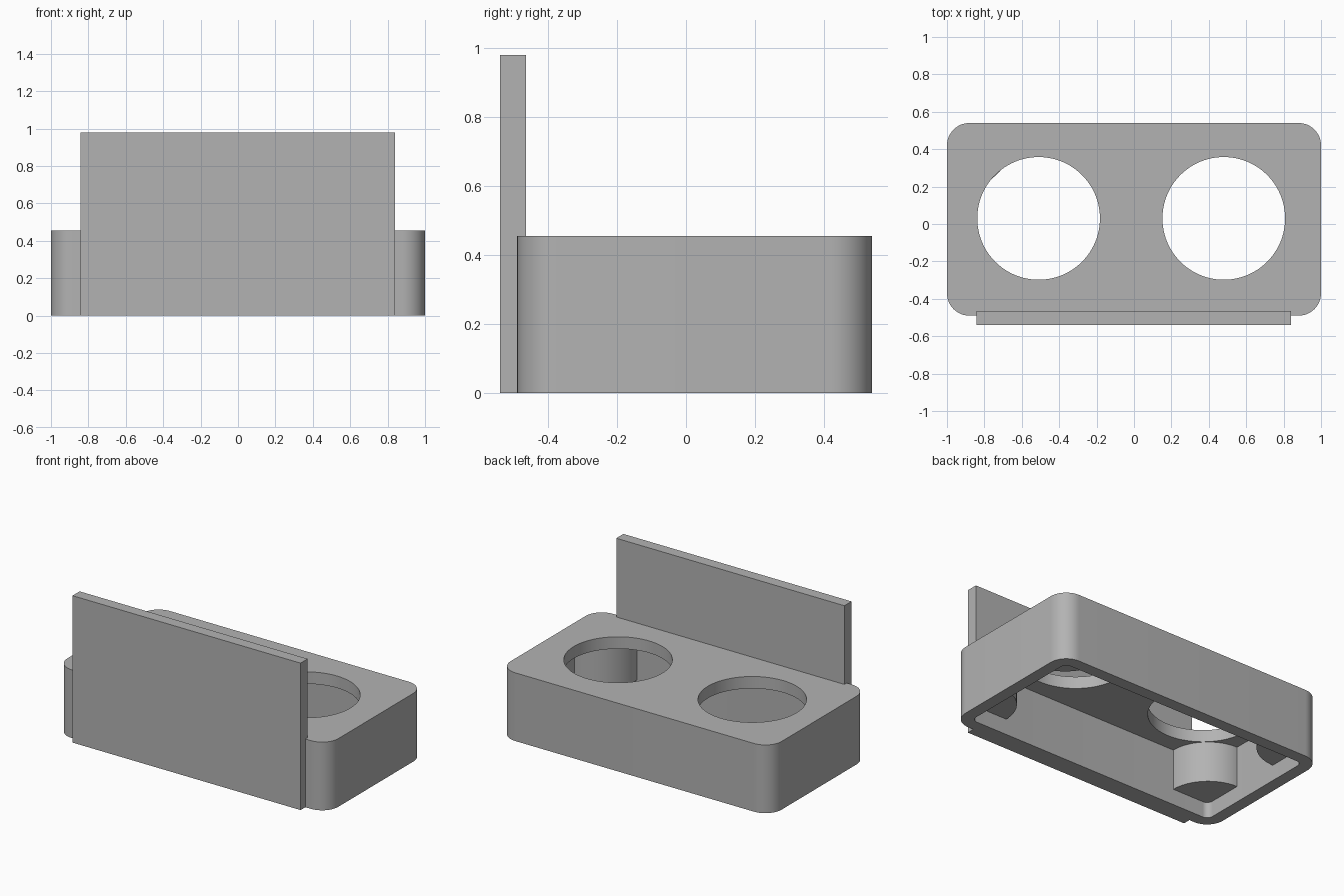
import bpy, bmesh, math

if "Cube" in bpy.data.objects:
    bpy.data.objects.remove(bpy.data.objects["Cube"])

gray = bpy.data.materials.new("plain_gray")
gray.use_nodes = True
gray.diffuse_color = (0.45, 0.45, 0.45, 1)
gray.node_tree.nodes["Principled BSDF"].inputs["Base Color"].default_value = (0.45, 0.45, 0.45, 1)

# Main dimensions
X, Y0, Y1, HEIGHT = 1.0, -0.49, 0.54, 0.455
RADIUS, WALL, ROOF = 0.12, 0.08, 0.08
CEILING = HEIGHT - ROOF


def prism(name, outline, z0, z1):
    """Extrude a closed xy outline from z0 to z1."""
    bm = bmesh.new()
    face = bm.faces.new([bm.verts.new((x, y, z0)) for x, y in outline])
    top = bmesh.ops.extrude_face_region(bm, geom=[face])["geom"]
    verts = [v for v in top if isinstance(v, bmesh.types.BMVert)]
    bmesh.ops.translate(bm, verts=verts, vec=(0, 0, z1 - z0))
    bmesh.ops.recalc_face_normals(bm, faces=bm.faces)
    mesh = bpy.data.meshes.new(name)
    bm.to_mesh(mesh)
    bm.free()
    mesh.materials.append(gray)
    obj = bpy.data.objects.new(name, mesh)
    bpy.context.collection.objects.link(obj)
    return obj


def arc(cx, cy, r, start, sweep, n):
    return [(cx + r * math.cos(start + sweep * i / n),
             cy + r * math.sin(start + sweep * i / n)) for i in range(n + 1)]


def rounded_rect(inset):
    r, pts = RADIUS - inset, []
    corners = [(X, Y1), (-X, Y1), (-X, Y0), (X, Y0)]
    for i, (x, y) in enumerate(corners):
        cx = x - math.copysign(RADIUS, x)
        cy = y - math.copysign(RADIUS, y)
        pts += arc(cx, cy, r, i * math.pi / 2, math.pi / 2, 16)
    return pts


def activate(obj):
    bpy.ops.object.select_all(action="DESELECT")
    obj.select_set(True)
    bpy.context.view_layer.objects.active = obj


def cut(target, cutter):
    mod = target.modifiers.new("cut", "BOOLEAN")
    mod.operation, mod.solver, mod.object = "DIFFERENCE", "EXACT", cutter
    activate(target)
    bpy.ops.object.modifier_apply(modifier=mod.name)
    bpy.data.objects.remove(cutter)


def smooth(obj):
    activate(obj)
    bpy.ops.object.shade_smooth_by_angle(angle=math.radians(30))


# Hollow tray, open underneath, with two round holes in its top
tray = prism("tray_body", rounded_rect(0), 0, HEIGHT)
cut(tray, prism("cavity_cutter", rounded_rect(WALL), -0.1, CEILING))
for cx in (-0.51, 0.48):
    circle = arc(cx, 0.03, 0.328, 0, math.tau, 96)[:-1]
    cut(tray, prism("hole_cutter", circle, 0.2, 0.6))
smooth(tray)

# Quarter-round posts in the inner corners, stopping short of the rim
POST, SINK = 0.27, 0.03
for xname, sx, wx in (("left", -1, X - WALL), ("right", 1, -X + WALL)):
    for yname, sy, wy in (("front", 1, Y0 + WALL), ("back", -1, Y1 - WALL)):
        shape = arc(0, 0, POST, 0, math.pi / 2, 24)
        shape += [(-SINK, POST), (-SINK, -SINK), (POST, -SINK)]
        outline = [(wx + sx * x, wy + sy * y) for x, y in shape]
        smooth(prism(f"{yname}_{xname}_post", outline, 0.105, CEILING + SINK))

# Upright front panel
prism("front_panel", [(-0.843, -0.54), (0.84, -0.54), (0.84, -0.465), (-0.843, -0.465)], 0, 0.98)
